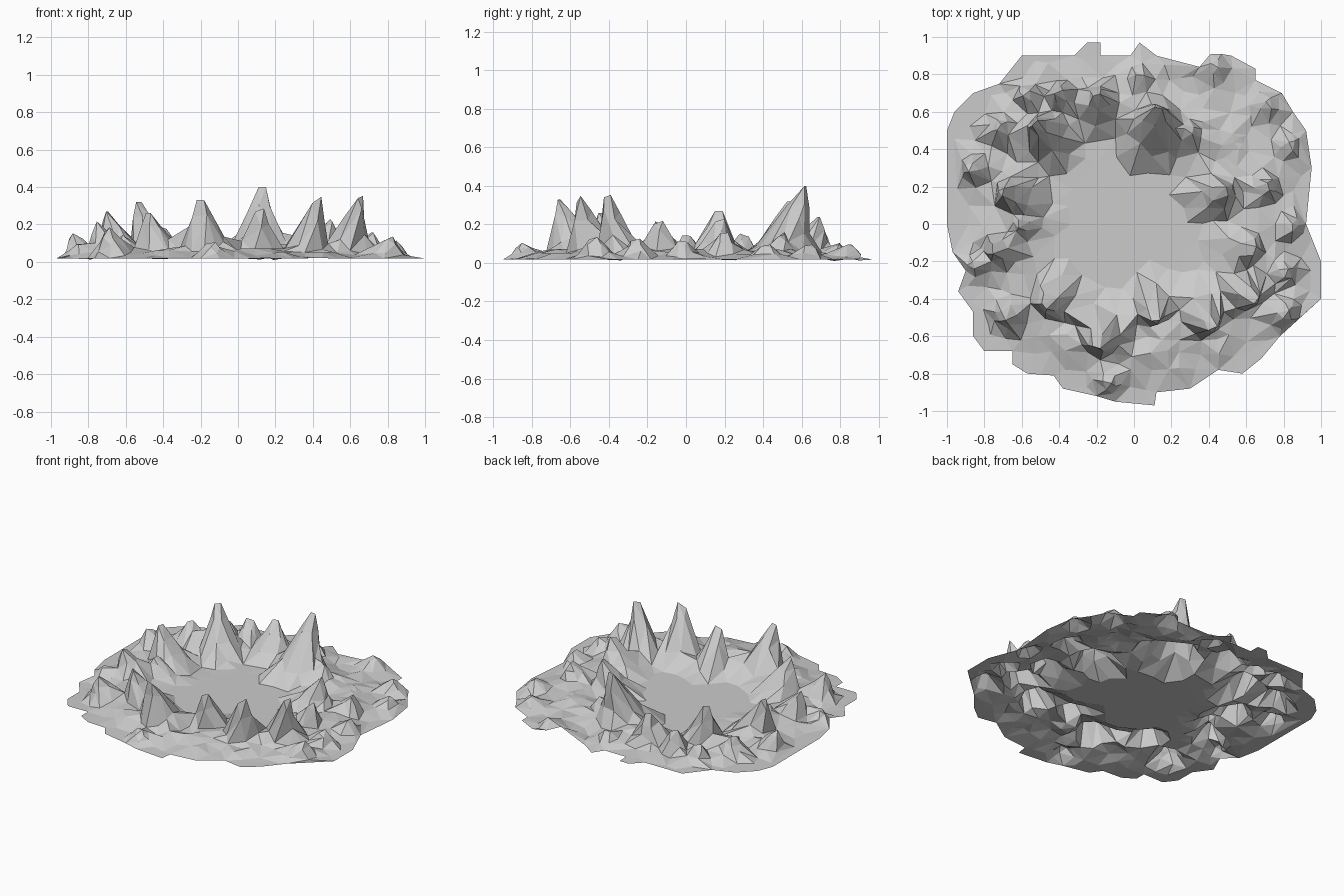
import bpy, bmesh, math, random
from mathutils import Vector
from mathutils.geometry import delaunay_2d_cdt

if "Cube" in bpy.data.objects:
    bpy.data.objects.remove(bpy.data.objects["Cube"])

random.seed(4)

# Ragged outline of the sheet
outline = [(-1, .5), (-.96, .6), (-.86, .7), (-.72, .75), (-.6, .9), (-.32, .9), (-.25, .97),
           (-.18, .97), (-.18, .9), (-.02, .9), (.03, .97), (.12, .9), (.35, .84), (.41, .91),
           (.52, .9), (.65, .83), (.65, .77), (.79, .7), (.85, .6), (.92, .5), (.95, .3),
           (.92, 0), (1, -.2), (1, -.4), (.78, -.6), (.68, -.72), (.58, -.8), (.45, -.78),
           (.3, -.88), (.12, -.9), (.11, -.97), (-.1, -.95), (-.2, -.92), (-.38, -.88),
           (-.43, -.81), (-.57, -.8), (-.65, -.75), (-.65, -.68), (-.8, -.68), (-.86, -.6),
           (-.86, -.47), (-.94, -.36), (-.9, -.25), (-.97, -.15), (-1, 0)]

# Spikes thrown up around the rim: tip x, tip y, height, base radius
spikes = [(.13, .62, .38, .18), (-.20, .69, .22, .16), (-.53, .54, .30, .16),
          (-.41, .71, .18, .12), (-.70, .17, .25, .16), (-.88, .30, .14, .12),
          (-.62, .00, .13, .12), (-.76, -.14, .20, .14), (-.86, -.22, .08, .10),
          (-.48, -.44, .24, .16), (-.70, -.50, .17, .13), (-.20, -.66, .31, .17),
          (-.14, -.85, .09, .12), (.12, -.52, .27, .14), (.43, -.56, .33, .15),
          (.66, -.41, .34, .14), (.82, -.48, .12, .13), (.82, -.26, .11, .13),
          (.65, -.14, .20, .15), (.85, -.02, .10, .11), (.50, .18, .21, .15),
          (.72, .20, .14, .14), (.84, .42, .08, .12), (.72, .64, .08, .12),
          (.43, .85, .08, .13), (.03, .80, .09, .11), (-.72, .52, .14, .14),
          (.29, .50, .13, .14), (-.58, .70, .12, .12), (.55, .42, .05, .12)]

# Each spike leans outward from its foot
feet = []
for x, y, h, r in spikes:
    tip = Vector((x, y))
    lean = tip.normalized() * .38 * h
    feet.append((tip - lean, lean, h, r))


def surface(p):
    """Raise a flat point onto the crater sheet."""
    d = p.length
    z = .018 + .035 * math.exp(-((d - .68) / .13) ** 2)
    if .5 < d < .87:
        z += random.uniform(-.012, .025)
    best, shift = 0, Vector((0, 0))
    for foot, lean, h, r in feet:
        # blunt crown, flared foot
        w = min(1, 1.18 * max(0, 1 - (p - foot).length / r) ** 1.2)
        if w * h > best:
            best, shift = w * h, lean * w
    if best:
        z = max(z, best + .02)
    else:
        z -= .04 * math.exp(-((p - Vector((.18, .78))).length / .1) ** 2)
    return Vector((p.x + shift.x, p.y + shift.y, max(0, z)))


# Flat points: outline, blunt spike crowns with rings, loose grid between
pts = [Vector(p) for p in outline]
count = len(pts)
for foot, lean, h, r in feet:
    side = Vector((-foot.y, foot.x)).normalized() * .02
    pts += [foot + side, foot - side * random.uniform(.8, 1.6)]
    for f, n in ((.36, 5), (.72, 6)):
        a0 = random.uniform(0, 6)
        for i in range(n):
            a = a0 + i * math.tau / n + random.uniform(-.25, .25)
            q = foot + Vector((math.cos(a), math.sin(a))) * r * f * random.uniform(.8, 1.2)
            if all((q - v).length > .03 for v in pts):
                pts.append(q)
for i in range(-11, 12):
    for j in range(-11, 12):
        q = Vector((i * .087 + random.uniform(-.025, .025), j * .087 + random.uniform(-.025, .025)))
        if all((q - v).length > .05 for v in pts):
            pts.append(q)

edges = [(i, (i + 1) % count) for i in range(count)]
verts, _, faces, *_ = delaunay_2d_cdt(pts, edges, [list(range(count))], 1, 1e-5)

# Crater sheet
bm = bmesh.new()
rim = {(round(x, 3), round(y, 3)) for x, y in outline}
bv = []
for v in verts:
    p = surface(v)
    on_rim = (round(v.x, 3), round(v.y, 3)) in rim
    bv.append(bm.verts.new((v.x, v.y, min(p.z, .08)) if on_rim else p))
for f in faces:
    bm.faces.new([bv[i] for i in f])
bmesh.ops.delete(bm, geom=[v for v in bm.verts if not v.link_faces], context='VERTS')
bm.normal_update()
mesh = bpy.data.meshes.new("crater_sheet")
bm.to_mesh(mesh)
bm.free()
crater = bpy.data.objects.new("crater_sheet", mesh)
bpy.context.collection.objects.link(crater)
